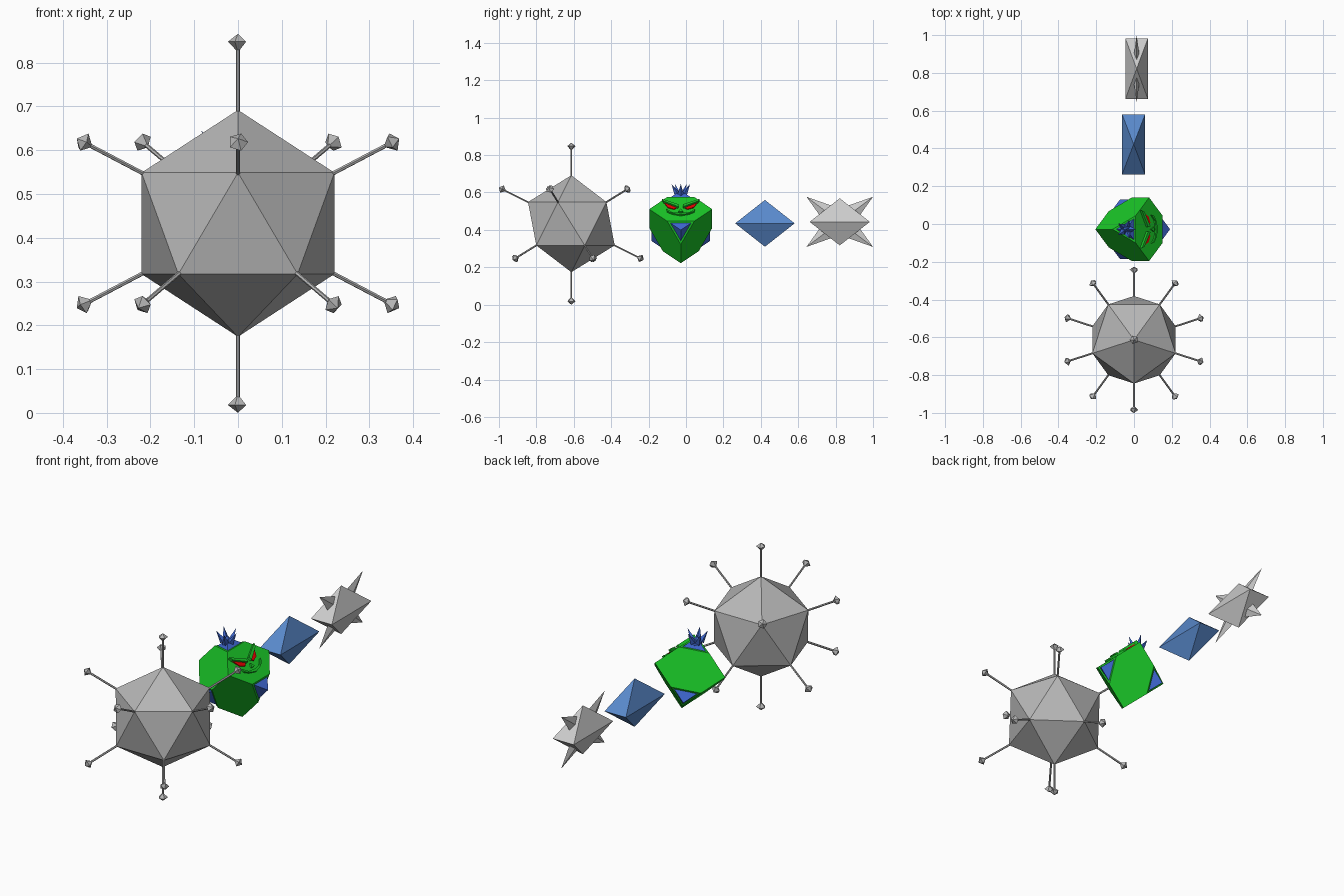
import bpy, bmesh, math
from mathutils import Vector, Matrix

if "Cube" in bpy.data.objects:
    bpy.data.objects.remove(bpy.data.objects["Cube"])


def mat(name, r, g, b):
    m = bpy.data.materials.new(name)
    m.diffuse_color = (r, g, b, 1)
    m.use_nodes = True
    m.node_tree.nodes["Principled BSDF"].inputs["Base Color"].default_value = m.diffuse_color
    return m


GREY = mat("grey", .47, .47, .47)
PALE = mat("pale grey", .60, .60, .60)
STEEL = mat("steel blue", .10, .25, .60)
BLUE = mat("deep blue", .05, .14, .65)
GREEN = mat("green", .01, .55, .02)
RED = mat("red", .75, .0, .0)


def finish(name, bm, material):
    bmesh.ops.recalc_face_normals(bm, faces=bm.faces)
    me = bpy.data.meshes.new(name)
    bm.to_mesh(me)
    bm.free()
    me.materials.append(material)
    ob = bpy.data.objects.new(name, me)
    bpy.context.collection.objects.link(ob)
    return ob


def hull(bm, pts):
    """Closed convex solid around a few points."""
    vs = [bm.verts.new(p) for p in pts]
    bmesh.ops.convex_hull(bm, input=vs)


def ring(c, d, r, n):
    """n points in a circle of radius r round c, square to direction d."""
    q = Vector(d).to_track_quat('Z', 'Y')
    return [Vector(c) + q @ Vector((r * math.cos(2 * math.pi * i / n),
                                    r * math.sin(2 * math.pi * i / n), 0)) for i in range(n)]


# Spiked icosahedron
C = Vector((0, -.613, .433))
dirs = [Vector((0, 0, 1)), Vector((0, 0, -1))]
for i in range(5):
    a = math.radians(-90 + 72 * i)
    d = Vector((math.cos(a) * 2, math.sin(a) * 2, 1)) / math.sqrt(5)
    dirs += [d, -d]
bm = bmesh.new()
hull(bm, [C + d * .259 for d in dirs])
finish("icosahedron_body", bm, GREY)

rods, knobs = bmesh.new(), bmesh.new()
for d in dirs:
    hull(rods, ring(C + d * .25, d, .005, 6) + ring(C + d * .41, d, .005, 6))
    hull(knobs, ring(C + d * .415, d, .023, 5) + [C + d * .391, C + d * .433])
finish("icosahedron_rods", rods, GREY)
finish("icosahedron_knobs", knobs, GREY)

# Tilted cube creature: blue cube inside a green shell with alternate corners cut off
A, CO = .222, .74
SI = math.sqrt(1 - CO * CO)
K = math.sqrt(.5)
e1 = Vector((-SI, 0, -CO))
e2 = Vector((-CO * K, K, SI * K))
e3 = Vector((-CO * K, -K, SI * K))
Q = Vector((0, -.028, .423))


def place(x, y, z):
    return Q + e1 * x + e2 * y + e3 * z


def cube(h):
    bm = bmesh.new()
    hull(bm, [place(x * h, y * h, z * h) for x in (-1, 1) for y in (-1, 1) for z in (-1, 1)])
    return bm


finish("creature_core", cube(A / 2), BLUE)

H = A / 2 + .008
bm = cube(H)
for s in ((-1, -1, -1), (-1, 1, 1), (1, -1, 1), (1, 1, -1)):
    n = place(*s) - Q
    cut = place(s[0] * (H - .46 * A), s[1] * H, s[2] * H)
    res = bmesh.ops.bisect_plane(bm, geom=bm.verts[:] + bm.edges[:] + bm.faces[:],
                                 plane_co=cut, plane_no=n, clear_outer=True)
    bmesh.ops.holes_fill(bm, edges=[e for e in bm.edges if e.is_boundary])
finish("creature_shell", bm, GREEN)

# Face details, laid on the upper front face in (across, up) coordinates
O = place(-H, -A / 2, -A / 2)
UP = (e2 + e3).normalized()


def plates(name, shapes, thick, material):
    bm = bmesh.new()
    for shape in shapes:
        for side in (-1, 1):
            pts = [O + Vector((0, side * v, 0)) + UP * u for v, u in shape]
            hull(bm, [p + e1 * .004 for p in pts] + [p - e1 * thick for p in pts])
    finish(name, bm, material)


plates("creature_eyes", [[(.09, .205), (.068, .165), (.035, .152), (.02, .166)]], .005, RED)
plates("creature_brows", [[(.10, .222), (.092, .204), (.014, .160), (.012, .178)]], .016, GREEN)
plates("creature_mouth", [[(.0, .102), (.0, .116), (.045, .122), (.045, .114)],
                          [(.045, .114), (.045, .122), (.075, .146), (.072, .130)],
                          [(.0, .150), (.0, .128), (.012, .130)]], .010, GREEN)

# Crown on the top corner
T = place(-A / 2, A / 2, A / 2)
bm = bmesh.new()
for i in range(5):
    a = 2 * math.pi * i / 5
    o = Vector((math.cos(a), math.sin(a), 0))
    b = T + o * .022 + Vector((0, 0, -.018))
    hull(bm, ring(b, o + Vector((0, 0, 1)), .016, 4) + [T + o * .052 + Vector((0, 0, .034))])
hull(bm, ring(T + Vector((0, 0, -.03)), (0, 0, 1), .03, 5) + [T + Vector((0, 0, .012))])
finish("creature_crown", bm, BLUE)


# Flat bipyramids
def bipyramid(name, c, hx, hy, hz, material):
    bm = bmesh.new()
    c = Vector(c)
    hull(bm, [c + Vector((x * hx, y * hy, 0)) for x in (-1, 1) for y in (-1, 1)]
         + [c + Vector((0, 0, hz)), c - Vector((0, 0, hz))])
    finish(name, bm, material)


bipyramid("blue_bipyramid", (-.002, .422, .435), .061, .159, .125, STEEL)
S = Vector((.014, .822, .443))
bipyramid("star_body", S, .060, .161, .126, PALE)

# Four blade spikes on the pale bipyramid
bm = bmesh.new()
for sy in (-1, 1):
    for sz in (-1, 1):
        tip = Vector((0, sy * .178, sz * .134))
        w = Vector((0, -tip.z, tip.y)).normalized() * .07
        t = Vector((.025, 0, 0))
        hull(bm, [S + w, S - w, S + t, S - t, S + tip])
finish("star_spikes", bm, PALE)
